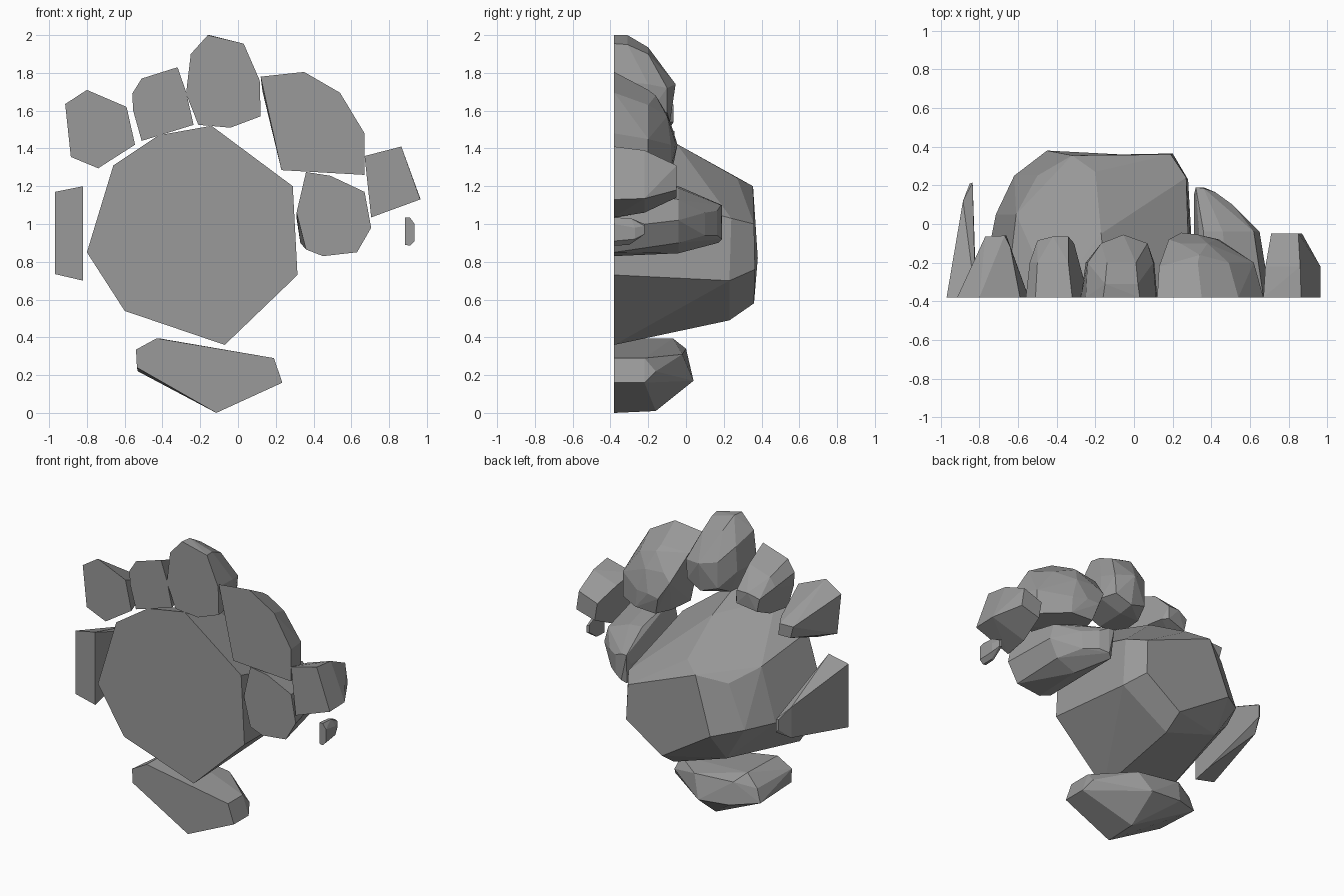
import bpy, bmesh

FRONT = -0.38  # every stone is cut flat on this plane

# Dark grey shared by all stones
rock_grey = bpy.data.materials.new("rock_grey")
rock_grey.diffuse_color = (.32, .32, .32, 1)


def stone(name, profile, back):
    """Faceted stone: flat front profile (x, z) hulled with back points (x, y, z)."""
    bm = bmesh.new()
    for x, z in profile:
        bm.verts.new((x, FRONT, z))
    for p in back:
        bm.verts.new(p)
    res = bmesh.ops.convex_hull(bm, input=bm.verts[:])
    junk = {g for g in res["geom_interior"] + res["geom_unused"]
            if isinstance(g, bmesh.types.BMVert)}
    bmesh.ops.delete(bm, geom=list(junk), context='VERTS')
    bmesh.ops.dissolve_limit(bm, angle_limit=0.1, verts=bm.verts[:], edges=bm.edges[:])
    bmesh.ops.recalc_face_normals(bm, faces=bm.faces[:])
    me = bpy.data.meshes.new(name)
    bm.to_mesh(me)
    bm.free()
    me.materials.append(rock_grey)
    ob = bpy.data.objects.new(name, me)
    bpy.context.collection.objects.link(ob)
    return ob


# Large central boulder
stone("main_boulder",
      [(-.80, .85), (-.66, 1.31), (-.42, 1.47), (-.14, 1.52),
       (.29, 1.20), (.315, .73), (-.07, .36), (-.60, .54)],
      [(-.17, -.05, 1.425), (-.19, .11, 1.335), (-.715, .05, .86), (-.61, .05, 1.22),
       (-.62, .25, .86), (-.50, .25, 1.15), (-.20, .27, 1.245), (.27, .24, 1.03),
       (.28, .23, .70), (-.07, .23, .49), (-.47, .23, .62),
       (-.45, .38, .82), (-.32, .355, 1.2), (.20, .365, .76), (.19, .36, 1.0),
       (-.07, .36, .58)])

# Low stone under the boulder
stone("bottom_stone",
      [(-.54, .335), (-.43, .395), (.19, .29), (.235, .16), (-.115, 0), (-.535, .24)],
      [(.19, -.22, .29), (.235, -.22, .16), (.20, -.16, .22),
       (-.42, -.07, .395), (-.36, 0, .34), (-.05, -.02, .31), (-.12, .04, .17),
       (-.115, -.16, .01), (-.50, -.06, .31), (-.53, -.05, .22), (-.35, .03, .19)])

# Left slab
stone("left_slab",
      [(-.97, 1.17), (-.82, 1.20), (-.82, .70), (-.97, .735)],
      [(-.82, -.25, 1.14), (-.82, -.25, .73), (-.885, .12, 1.04), (-.885, .12, .83),
       (-.85, .21, .98), (-.835, .215, .98), (-.835, .215, .89), (-.85, .21, .91)])

# Arc of stones, left to right
stone("arc_stone_1",
      [(-.915, 1.635), (-.80, 1.71), (-.59, 1.62), (-.545, 1.42), (-.74, 1.295),
       (-.885, 1.355)],
      [(-.85, -.23, 1.56), (-.78, -.23, 1.60), (-.64, -.12, 1.51), (-.77, -.065, 1.49),
       (-.67, -.06, 1.49), (-.66, -.06, 1.41), (-.75, -.065, 1.41)])
stone("arc_stone_2",
      [(-.56, 1.69), (-.51, 1.77), (-.32, 1.83), (-.275, 1.70), (-.235, 1.525),
       (-.51, 1.44), (-.555, 1.60)],
      [(-.54, -.20, 1.65), (-.50, -.20, 1.71), (-.34, -.20, 1.76), (-.27, -.23, 1.54),
       (-.50, -.20, 1.46), (-.50, -.085, 1.60), (-.42, -.065, 1.63), (-.34, -.065, 1.63),
       (-.31, -.10, 1.54), (-.34, -.065, 1.54), (-.48, -.085, 1.51)])
stone("arc_stone_3",
      [(-.275, 1.69), (-.25, 1.90), (-.16, 2.0), (.03, 1.955), (.115, 1.76),
       (.12, 1.57), (-.04, 1.51), (-.21, 1.525)],
      [(-.15, -.31, 2.0), (.02, -.31, 1.95), (-.24, -.20, 1.85), (-.14, -.20, 1.935),
       (.01, -.20, 1.90), (.10, -.20, 1.74), (.105, -.20, 1.58), (-.25, -.20, 1.68),
       (-.20, -.20, 1.53), (-.04, -.18, 1.515), (-.17, -.10, 1.76), (-.055, -.055, 1.74),
       (.07, -.10, 1.72), (.06, -.10, 1.59), (-.05, -.085, 1.54), (-.17, -.10, 1.58)])
stone("arc_stone_4",
      [(.12, 1.78), (.35, 1.805), (.54, 1.695), (.67, 1.48), (.67, 1.26), (.23, 1.285)],
      [(.13, -.22, 1.70), (.33, -.20, 1.71), (.34, -.16, 1.68), (.49, -.20, 1.63),
       (.62, -.20, 1.45), (.62, -.20, 1.28), (.25, -.20, 1.285), (.18, -.08, 1.53),
       (.24, -.10, 1.58), (.38, -.10, 1.57), (.245, -.045, 1.42), (.33, -.055, 1.43),
       (.43, -.08, 1.42), (.44, -.08, 1.30), (.28, -.07, 1.30)])
stone("arc_stone_5",
      [(.67, 1.36), (.865, 1.41), (.965, 1.13), (.705, 1.035)],
      [(.68, -.22, 1.33), (.86, -.22, 1.39), (.965, -.22, 1.135), (.71, -.22, 1.06),
       (.71, -.05, 1.26), (.85, -.05, 1.31), (.87, -.05, 1.18), (.73, -.05, 1.14)])

# Stone tucked against the boulder's right side
stone("right_stone",
      [(.31, 1.06), (.36, 1.275), (.49, 1.255), (.67, 1.17), (.705, .98), (.63, .85),
       (.45, .83), (.36, .865)],
      [(.65, -.04, 1.02), (.62, -.04, 1.13), (.59, -.04, .90), (.45, -.04, .845),
       (.46, -.04, 1.19), (.36, -.04, 1.20), (.51, .10, 1.06), (.50, .10, .94),
       (.36, .13, 1.11), (.32, .19, 1.10), (.36, .185, 1.10), (.42, .165, 1.07),
       (.42, .165, .94), (.36, .19, .92), (.33, .17, .90), (.31, .15, 1.03)])

# Small pebble
stone("pebble",
      [(.885, 1.035), (.91, 1.035), (.935, 1.0), (.935, .91), (.91, .885), (.885, .89)],
      [(.89, -.29, 1.03), (.91, -.29, 1.03), (.93, -.27, .98), (.93, -.27, .92),
       (.905, -.30, .89), (.89, -.30, .89), (.89, -.22, 1.0), (.91, -.22, .99),
       (.91, -.22, .945), (.89, -.22, .95)])
